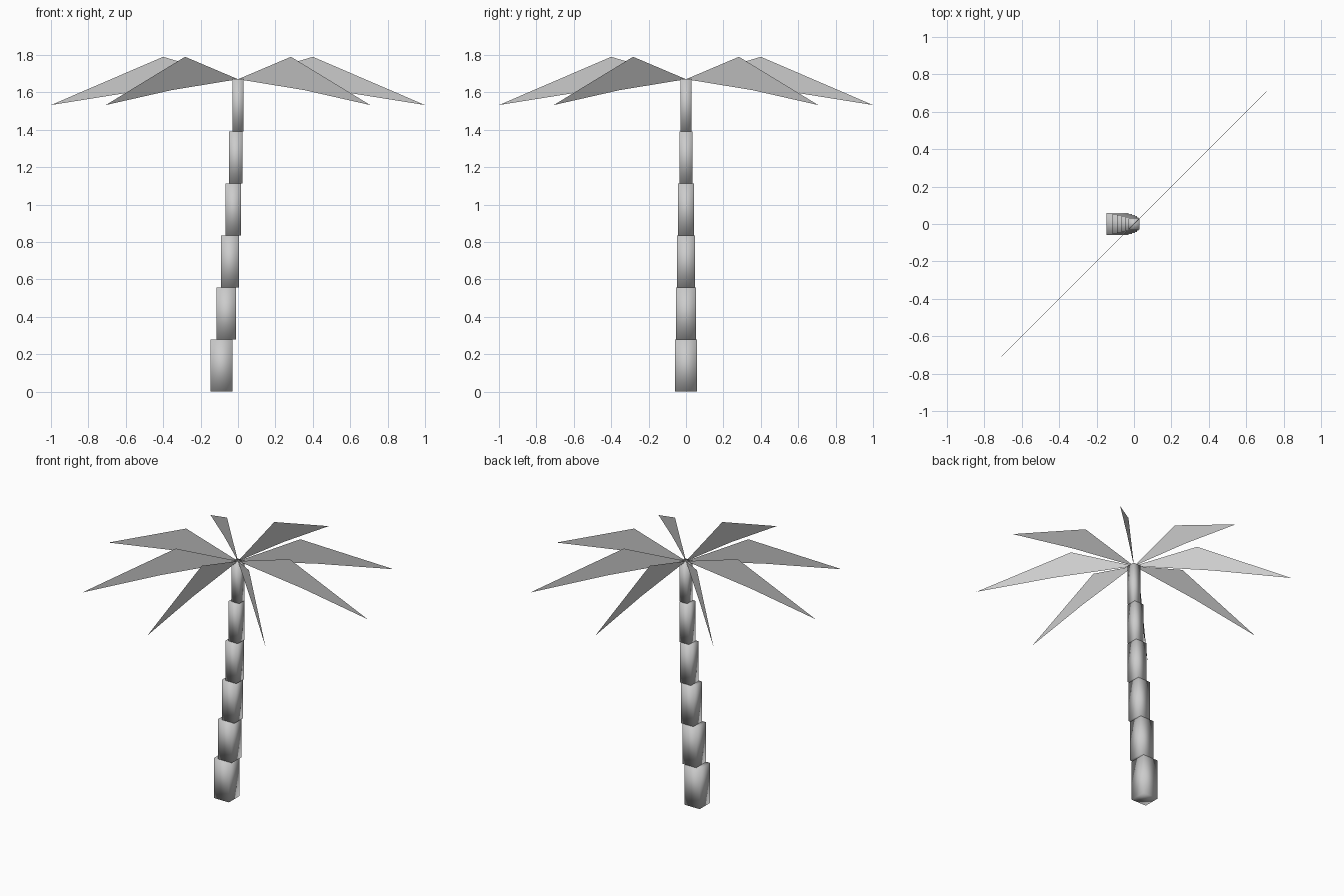
import bpy, math

if "Cube" in bpy.data.objects:
    bpy.data.objects.remove(bpy.data.objects["Cube"])

# Trunk: six stacked square blocks, shrinking and leaning to the crown
SEG_H = 1.67 / 6
CENTRES = [-0.088, -0.063, -0.043, -0.025, -0.012, 0.0]
HALF_WIDTHS = [0.058, 0.053, 0.048, 0.042, 0.036, 0.030]


def trunk_segment(i, x, half):
    bpy.ops.mesh.primitive_cube_add(size=1, location=(x, 0, SEG_H * (i + 0.5)))
    ob = bpy.context.object
    ob.name = f"trunk_segment_{i + 1}"
    ob.scale = (2 * half, 2 * half, SEG_H)
    bpy.ops.object.transform_apply(location=False, rotation=False, scale=True)
    bpy.ops.object.shade_smooth()


for i, (x, half) in enumerate(zip(CENTRES, HALF_WIDTHS)):
    trunk_segment(i, x, half)

# Fronds: thin upright blades (distance from crown, height), eight around
FROND = [(0, 1.67), (0.5, 1.612), (1.0, 1.532), (0.4, 1.79)]


def frond(i):
    a = i * math.pi / 4
    mesh = bpy.data.meshes.new(f"frond_{i + 1}")
    verts = [(r * math.cos(a), r * math.sin(a), z) for r, z in FROND]
    # split from crest to underside so the shallow notch stays clean
    mesh.from_pydata(verts, [], [(0, 1, 3), (1, 2, 3)])
    ob = bpy.data.objects.new(f"frond_{i + 1}", mesh)
    bpy.context.collection.objects.link(ob)


for i in range(8):
    frond(i)
